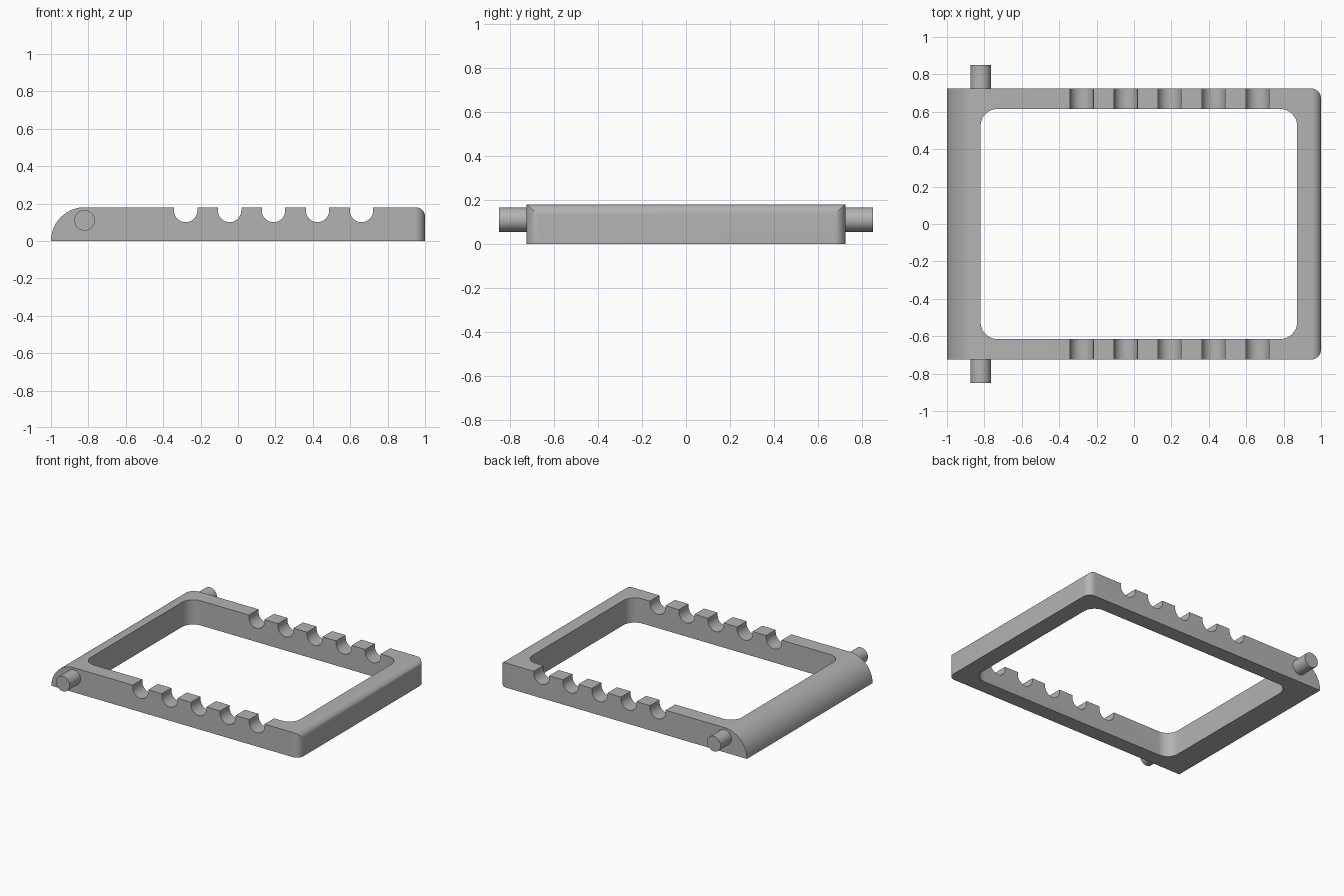
import bpy, bmesh, math

if "Cube" in bpy.data.objects:
    bpy.data.objects.remove(bpy.data.objects["Cube"])

H, HALF_Y = 0.18, 0.725
NOTCHES = [-0.28 + 0.235 * i for i in range(5)]
gray = bpy.data.materials.new("plain gray")
gray.diffuse_color = (0.45, 0.45, 0.45, 1)
gray.use_nodes = True
gray.node_tree.nodes["Principled BSDF"].inputs["Base Color"].default_value = gray.diffuse_color


def arc(cx, cy, r, a0, a1, n=12):
    return [(cx + r * math.cos(math.radians(a0 + (a1 - a0) * i / n)),
             cy + r * math.sin(math.radians(a0 + (a1 - a0) * i / n))) for i in range(n + 1)]


def prism(name, pts, to3d, lo, hi):
    """Extrude a 2D outline between two levels along the remaining axis."""
    bm = bmesh.new()
    a = [bm.verts.new(to3d(u, v, lo)) for u, v in pts]
    b = [bm.verts.new(to3d(u, v, hi)) for u, v in pts]
    bm.faces.new(a)
    bm.faces.new(b[::-1])
    for i in range(len(pts)):
        j = (i + 1) % len(pts)
        bm.faces.new((a[i], b[i], b[j], a[j]))
    bmesh.ops.recalc_face_normals(bm, faces=bm.faces)
    me = bpy.data.meshes.new(name)
    bm.to_mesh(me)
    bm.free()
    me.materials.append(gray)
    ob = bpy.data.objects.new(name, me)
    bpy.context.collection.objects.link(ob)
    return ob


def side(u, v, w):
    return (u, w, v)


def plan(u, v, w):
    return (u, v, w)


def smooth(ob):
    bpy.ops.object.select_all(action='DESELECT')
    ob.select_set(True)
    bpy.context.view_layer.objects.active = ob
    bpy.ops.object.shade_smooth_by_angle(angle=math.radians(30))


def combine(ob, tool, operation):
    mod = ob.modifiers.new(operation.lower(), 'BOOLEAN')
    mod.object, mod.operation, mod.solver = tool, operation, 'EXACT'
    bpy.context.view_layer.objects.active = ob
    bpy.ops.object.modifier_apply(modifier=mod.name)
    bpy.data.objects.remove(tool)


# Frame side profile: rounded hinge end, notched top, softened far edge
profile = [(1, 0), (-1, 0)] + arc(-0.82, 0, 0.18, 180, 90, 20)[1:]
for x in NOTCHES:
    profile += [(x - 0.0625, H)] + arc(x, 0.1625, 0.0625, 180, 360, 20) + [(x + 0.0625, H)]
profile += arc(0.95, H - 0.05, 0.05, 90, 0)
frame = prism("notched_frame", profile, side, -HALF_Y, HALF_Y)

# Plan outline rounds the two far corners
outline = [(-1.1, HALF_Y + 0.0), (-1.1, -HALF_Y)]
outline += arc(0.945, -HALF_Y + 0.055, 0.055, -90, 0)
outline += arc(0.945, HALF_Y - 0.055, 0.055, 0, 90)
combine(frame, prism("corner_cutter", outline, plan, -0.1, 0.3), 'INTERSECT')

# Rounded window through the middle
r, x0, x1, y1 = 0.09, -0.82, 0.872, 0.615
window = (arc(x0 + r, -y1 + r, r, 180, 270) + arc(x1 - r, -y1 + r, r, 270, 360)
          + arc(x1 - r, y1 - r, r, 0, 90) + arc(x0 + r, y1 - r, r, 90, 180))
combine(frame, prism("window_cutter", window, plan, -0.1, 0.3), 'DIFFERENCE')
smooth(frame)

# Hinge pegs on both sides
for name, s in (("front_peg", -1), ("back_peg", 1)):
    peg = prism(name, arc(-0.82, 0.11, 0.055, 0, 360, 40)[:-1], side,
                s * HALF_Y, s * 0.85)
    smooth(peg)
